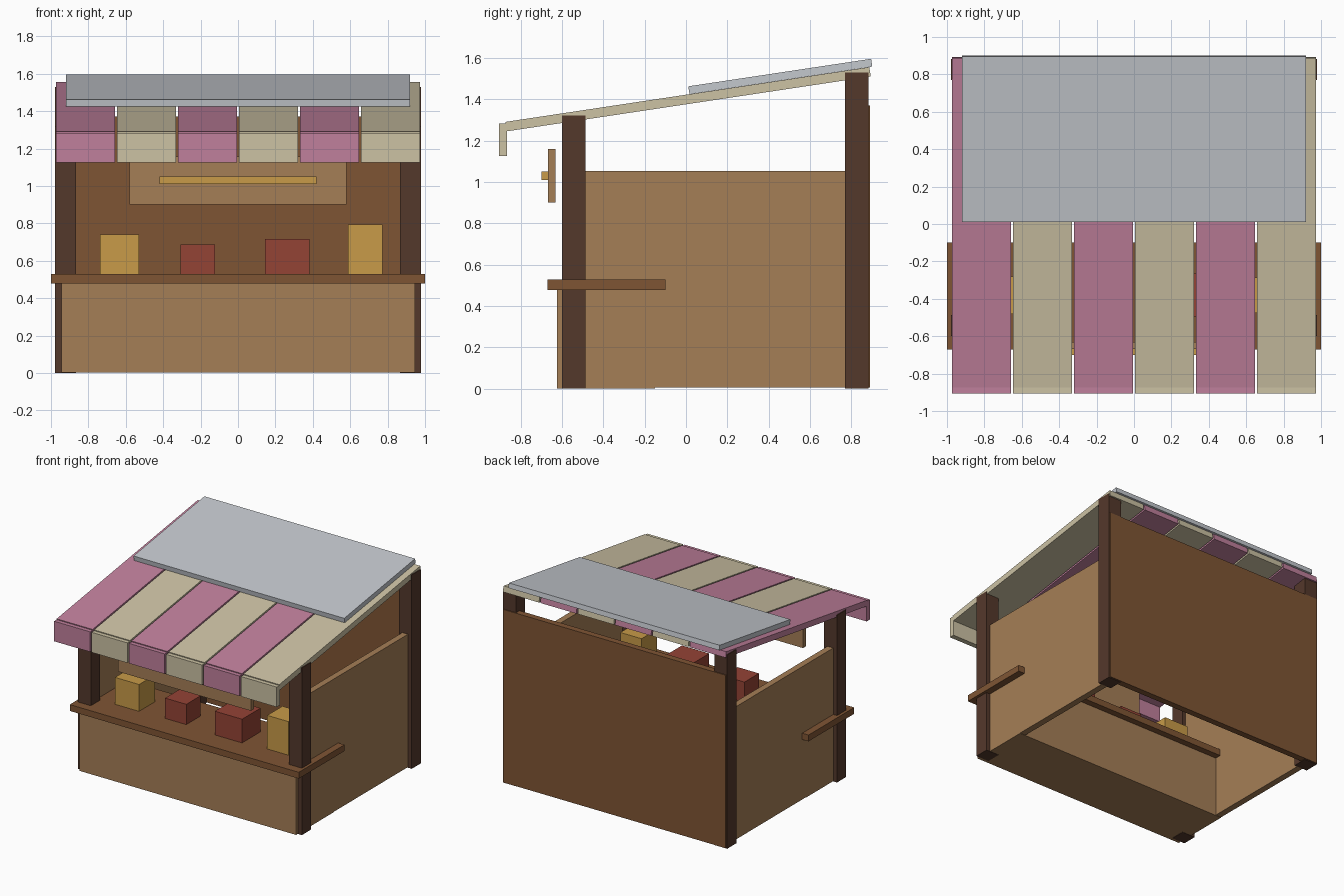
import bpy, math
from mathutils import Matrix

if "Cube" in bpy.data.objects:
    bpy.data.objects.remove(bpy.data.objects["Cube"])


def mat(name, r, g, b):
    m = bpy.data.materials.new(name)
    lin = [((c / 255 + 0.055) / 1.055) ** 2.4 for c in (r, g, b)]
    m.diffuse_color = (*lin, 1)
    m.use_nodes = True
    m.node_tree.nodes["Principled BSDF"].inputs["Base Color"].default_value = m.diffuse_color
    return m


DARK = mat("dark wood", 84, 56, 43)
BROWN = mat("brown wood", 127, 85, 52)
TAN = mat("tan wood", 165, 126, 86)
PINK = mat("pink cloth", 192, 128, 156)
CREAM = mat("cream cloth", 204, 194, 164)
GREY = mat("grey sheet", 196, 200, 206)
GOLD = mat("gold", 200, 155, 72)
RED = mat("red", 148, 67, 53)


def box(name, x, y, z, material, tilt=0.0):
    """Box from (min, max) ranges, optionally tilted about x at its centre."""
    c = [(r[0] + r[1]) / 2 for r in (x, y, z)]
    s = [r[1] - r[0] for r in (x, y, z)]
    bpy.ops.mesh.primitive_cube_add(size=1)
    o = bpy.context.object
    o.name = o.data.name = name
    o.data.transform(Matrix.Diagonal((*s, 1)))
    o.location = c
    o.rotation_euler.x = tilt
    o.data.materials.append(material)
    return o


# posts and side walls, mirrored left and right
for side, sg in (("left", -1), ("right", 1)):
    def mx(a, b):
        return tuple(sorted((sg * a, sg * b)))
    box(f"{side}_front_post", mx(0.865, 0.978), (-0.60, -0.487), (0, 1.32), DARK)
    box(f"{side}_back_post", mx(0.865, 0.978), (0.77, 0.883), (0, 1.53), DARK)
    box(f"{side}_wall", mx(0.895, 0.945), (-0.55, 0.83), (0.005, 1.053), TAN)

# back wall
box("back_wall", (-0.97, 0.97), (0.84, 0.89), (0.005, 1.37), BROWN)

# counter
box("counter_base", (-0.945, 0.945), (-0.625, -0.15), (0.002, 0.48), TAN)
box("counter_top", (-1, 1), (-0.67, -0.10), (0.478, 0.528), BROWN)

# goods on the counter: centre x, width, depth, top
goods = [(-0.633, 0.21, 0.20, 0.74, GOLD), (-0.215, 0.185, 0.18, 0.688, RED),
         (0.263, 0.238, 0.23, 0.715, RED), (0.68, 0.185, 0.19, 0.793, GOLD)]
for x, w, d, top, m in goods:
    box("goods_box", (x - w / 2, x + w / 2), (-0.38 - d / 2, -0.38 + d / 2), (0.528, top), m)

# hanging sign board with a plain bar
box("sign_board", (-0.58, 0.58), (-0.668, -0.63), (0.90, 1.158), TAN)
box("sign_bar", (-0.42, 0.42), (-0.70, -0.668), (1.01, 1.05), GOLD)

# striped awning and its valance
SLOPE = math.atan(0.1506)
for i in range(6):
    cx = (i - 2.5) * 0.326
    xr = (cx - 0.157, cx + 0.157)
    m = (PINK, CREAM)[i % 2]
    box("awning_strip", xr, (-0.88, 0.90), (1.377, 1.423), m, SLOPE)
    box("valance_strip", xr, (-0.905, -0.865), (1.125, 1.283), m)

# metal sheet over the back half of the roof
box("roof_sheet", (-0.92, 0.92), (0.009, 0.903), (1.491, 1.529), GREY, SLOPE)
